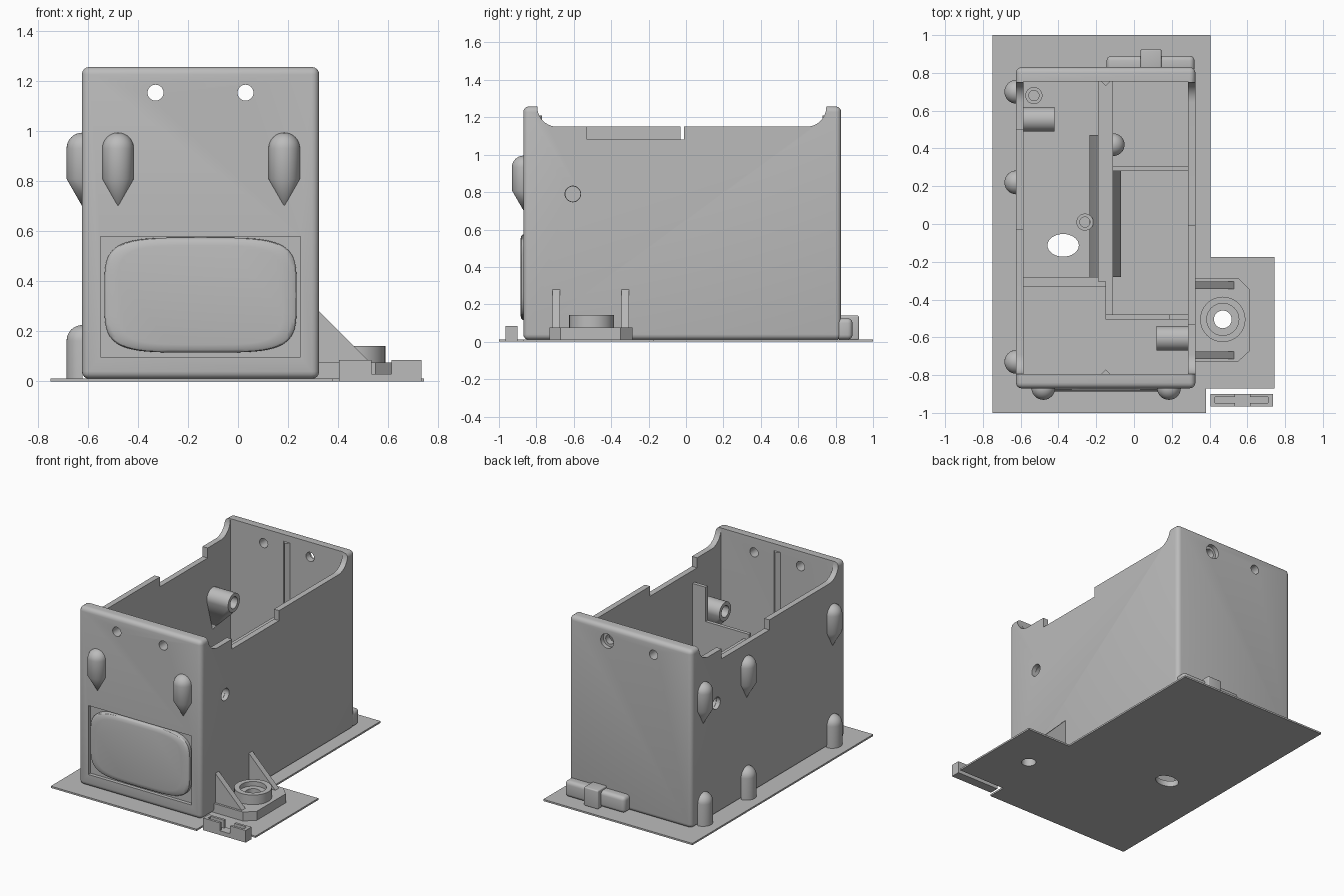
import bpy, bmesh, math
from mathutils import Matrix, Vector

if "Cube" in bpy.data.objects:
    bpy.data.objects.remove(bpy.data.objects["Cube"])

grey = bpy.data.materials.new("plain_grey")
grey.use_nodes = True
COLOR = (0.5, 0.5, 0.5, 1)
grey.diffuse_color = COLOR
grey.node_tree.nodes["Principled BSDF"].inputs["Base Color"].default_value = COLOR
parts = []


def finish(name, bm):
    bmesh.ops.recalc_face_normals(bm, faces=bm.faces)
    mesh = bpy.data.meshes.new(name)
    bm.to_mesh(mesh)
    bm.free()
    mesh.materials.append(grey)
    obj = bpy.data.objects.new(name, mesh)
    bpy.context.collection.objects.link(obj)
    parts.append(obj)
    return obj


def loft(name, rings):
    """Skin a series of equal rings and cap both ends."""
    bm = bmesh.new()
    loops = [[bm.verts.new(p) for p in ring] for ring in rings]
    for a, b in zip(loops, loops[1:]):
        for i in range(len(a)):
            j = (i + 1) % len(a)
            bm.faces.new((a[i], a[j], b[j], b[i]))
    bm.faces.new(loops[0])
    bm.faces.new(loops[-1])
    return finish(name, bm)


def place(axis, u, v, w):
    return {"x": (w, u, v), "y": (u, w, v), "z": (u, v, w)}[axis]


def prism(name, axis, pts, a, b):
    return loft(name, [[place(axis, u, v, w) for u, v in pts] for w in (a, b)])


def box(name, x0, x1, y0, y1, z0, z1, bevel=0):
    obj = prism(name, "z", [(x0, y0), (x1, y0), (x1, y1), (x0, y1)], z0, z1)
    if bevel:
        mod = obj.modifiers.new("round", "BEVEL")
        mod.width, mod.segments = bevel, 4
        apply(obj, mod)
    return obj


def circle(u, v, r, r2=None, n=32):
    return [(u + r * math.cos(2 * math.pi * i / n),
             v + (r2 or r) * math.sin(2 * math.pi * i / n)) for i in range(n)]


def apply(obj, mod):
    with bpy.context.temp_override(object=obj, active_object=obj, selected_objects=[obj]):
        bpy.ops.object.modifier_apply(modifier=mod.name)


def cut(obj, *cutters):
    for c in cutters:
        mod = obj.modifiers.new("cut", "BOOLEAN")
        mod.operation, mod.solver, mod.object = "DIFFERENCE", "EXACT", c
        apply(obj, mod)
        parts.remove(c)
        bpy.data.objects.remove(c)


def peg(name, x, y, profile, turn):
    """Half-round peg standing out from a wall."""
    bm = bmesh.new()
    verts = [bm.verts.new((r, 0, z)) for r, z in profile]
    edges = [bm.edges.new(p) for p in zip(verts, verts[1:])]
    bmesh.ops.spin(bm, geom=verts + edges, cent=(0, 0, 0), axis=(0, 0, 1),
                   angle=-math.pi, steps=16)
    bmesh.ops.remove_doubles(bm, verts=bm.verts, dist=1e-4)
    bm.transform(Matrix.Translation((x, y, 0)) @ Matrix.Rotation(turn, 4, "Z"))
    return finish(name, bm)


def dome(top, r):
    return [(r * math.cos(t * math.pi / 16), top - r + r * math.sin(t * math.pi / 16))
            for t in range(9)]


# Base plate with side tongue
plate = prism("base_plate", "z", [(-0.75, -1), (0.38, -1), (0.38, -0.87), (0.745, -0.87),
              (0.745, -0.175), (0.405, -0.175), (0.405, 1), (-0.75, 1)], 0, 0.012)

# Open box shell
shell = box("box_shell", -0.625, 0.325, -0.87, 0.83, 0.01, 1.258, 0.03)
R = 0.105
mouth = [(-0.795, 1.4), (-0.795, 1.258)]
for cy, start in ((-0.69, math.pi), (0.645, 1.5 * math.pi)):
    mouth += [(cy + R * math.cos(start + k * math.pi / 20),
               1.255 + R * math.sin(start + k * math.pi / 20)) for k in range(11)]
mouth += [(0.75, 1.4)]
cut(shell,
    box("cavity", -0.585, 0.285, -0.795, 0.755, 0.04, 2),
    prism("mouth", "x", mouth, -1, 1),
    box("right_notch", 0.2, 0.4, -0.53, -0.01, 1.08, 1.4),
    box("left_notch", -0.7, -0.5, -0.03, 0.5, 1.08, 1.4),
    box("panel_recess", -0.55, 0.25, -1, -0.845, 0.097, 0.58),
    prism("hole", "y", circle(-0.33, 1.155, 0.032), -1, 1),
    prism("hole", "y", circle(0.03, 1.155, 0.032), -1, 1),
    prism("hole", "y", circle(0.03, 1.155, 0.05), 0.8, 1),
    prism("hole", "x", circle(-0.605, 0.79, 0.042), 0.2, 0.4),
    prism("hole", "x", circle(0.555, 0.79, 0.042), -0.7, -0.5))

# Cushioned front panel
rings = []
for y, s in ((-0.84, 1), (-0.868, 1), (-0.876, 0.985), (-0.882, 0.95), (-0.886, 0.86)):
    ring = []
    for i in range(64):
        c, d = math.cos(i * math.pi / 32), math.sin(i * math.pi / 32)
        ring.append((-0.15 + s * 0.385 * math.copysign(abs(c) ** 0.45, c), y,
                     0.345 + s * 0.23 * math.copysign(abs(d) ** 0.45, d)))
    rings.append(ring)
loft("front_panel", rings)

# Wall pegs: pointed upper ones and flat-footed lower ones
upper = [(0, 0.7), (0.063, 0.81)] + dome(0.995, 0.063)
lower = [(0, 0.01), (0.063, 0.01)] + dome(0.225, 0.063)
for x in (-0.48, 0.185):
    peg("front_peg", x, -0.868, upper, 0)
for y in (-0.73, 0.22, 0.7):
    peg("side_peg_upper", -0.623, y, upper, -math.pi / 2)
    peg("side_peg_lower", -0.623, y, lower, -math.pi / 2)

# Rear latch
box("rear_latch_bar", -0.145, 0.32, 0.8, 0.89, 0.012, 0.125, 0.025)
box("rear_latch_block", 0.035, 0.145, 0.82, 0.925, 0.01, 0.14, 0.008)

# Side mounting bracket
base = prism("bracket_base", "z", [(0.3, -0.73), (0.55, -0.73), (0.615, -0.67),
             (0.615, -0.35), (0.55, -0.285), (0.3, -0.285)], 0.01, 0.075)
boss = prism("bracket_boss", "z", circle(0.47, -0.505, 0.12), 0.07, 0.142)
cut(boss, prism("seat", "z", circle(0.47, -0.505, 0.085), 0.11, 0.2))
for part in (plate, base, boss):
    cut(part, prism("bore", "z", circle(0.47, -0.505, 0.047), -1, 1))
for y in (-0.715, -0.345):
    prism("bracket_gusset", "y", [(0.31, 0.05), (0.31, 0.295), (0.325, 0.28),
          (0.535, 0.07), (0.535, 0.05)], y, y + 0.04)

# Loose clip beside the plate
clip = box("loose_clip", 0.405, 0.735, -0.965, -0.9, 0, 0.085)
cut(clip, box("gap", 0.535, 0.615, -1, -0.8, 0.03, 0.2),
    box("pocket", 0.43, 0.71, -0.948, -0.917, 0.03, 0.2))

# Inner partitions
box("centre_partition", -0.19, -0.11, -0.305, 0.77, 0.03, 0.71)
box("left_cross_wall", -0.6, -0.15, -0.33, -0.28, 0.03, 0.6)
box("right_cross_wall", -0.15, 0.3, 0.28, 0.305, 0.03, 0.6)
box("front_cross_wall", -0.15, 0.3, -0.505, -0.48, 0.03, 0.75)
box("front_cross_tab", 0.185, 0.3, -0.505, -0.48, 0.7, 0.99)
box("front_partition", -0.15, -0.11, -0.505, -0.28, 0.03, 0.71)
prism("left_ramp", "y", [(-0.18, 0.03), (-0.235, 0.03), (-0.235, 0.2), (-0.18, 0.5)],
      -0.28, 0.47)
prism("right_ramp", "y", [(-0.12, 0.03), (-0.07, 0.03), (-0.07, 0.2), (-0.12, 0.5)],
      -0.28, 0.28)
peg("partition_peg", -0.11, 0.42, [(0, 0.3), (0.06, 0.4)] + dome(0.6, 0.06), math.pi / 2)
for y in (-0.8, 0.76):
    prism("wall_ridge", "z", circle(-0.15, y, 0.03, n=4), 0.03, 1.21)

# Screw posts
for x, y in ((-0.53, 0.68), (-0.26, 0.01)):
    post = prism("screw_post", "z", circle(x, y, 0.045), 0.03, 0.3)
    cut(post, prism("bore", "z", circle(x, y, 0.027), 0.1, 1))

# Oval opening through the floor
for part in (plate, shell):
    cut(part, prism("oval", "z", circle(-0.375, -0.113, 0.083, 0.06), -1, 0.2))

# Tubular sockets with tapered supports on the inner walls
for wall, end, y in ((-0.595, -0.42, 0.555), (0.295, 0.12, -0.605)):
    bm = bmesh.new()
    for x in (wall, end):
        for u, v in circle(y, 0.79, 0.065):
            bm.verts.new((x, u, v))
    bm.verts.new((wall, y, 0.55))
    bmesh.ops.convex_hull(bm, input=bm.verts)
    socket = finish("wall_socket", bm)
    cut(socket, prism("bore", "x", circle(y, 0.79, 0.04), wall - 0.1 if wall < 0 else 0,
                      -0.3 if wall < 0 else 0.4))

# Smooth curved faces, keep hard edges
bpy.ops.object.select_all(action="DESELECT")
for obj in parts:
    obj.select_set(True)
bpy.context.view_layer.objects.active = shell
bpy.ops.object.shade_smooth_by_angle(angle=math.radians(30))
